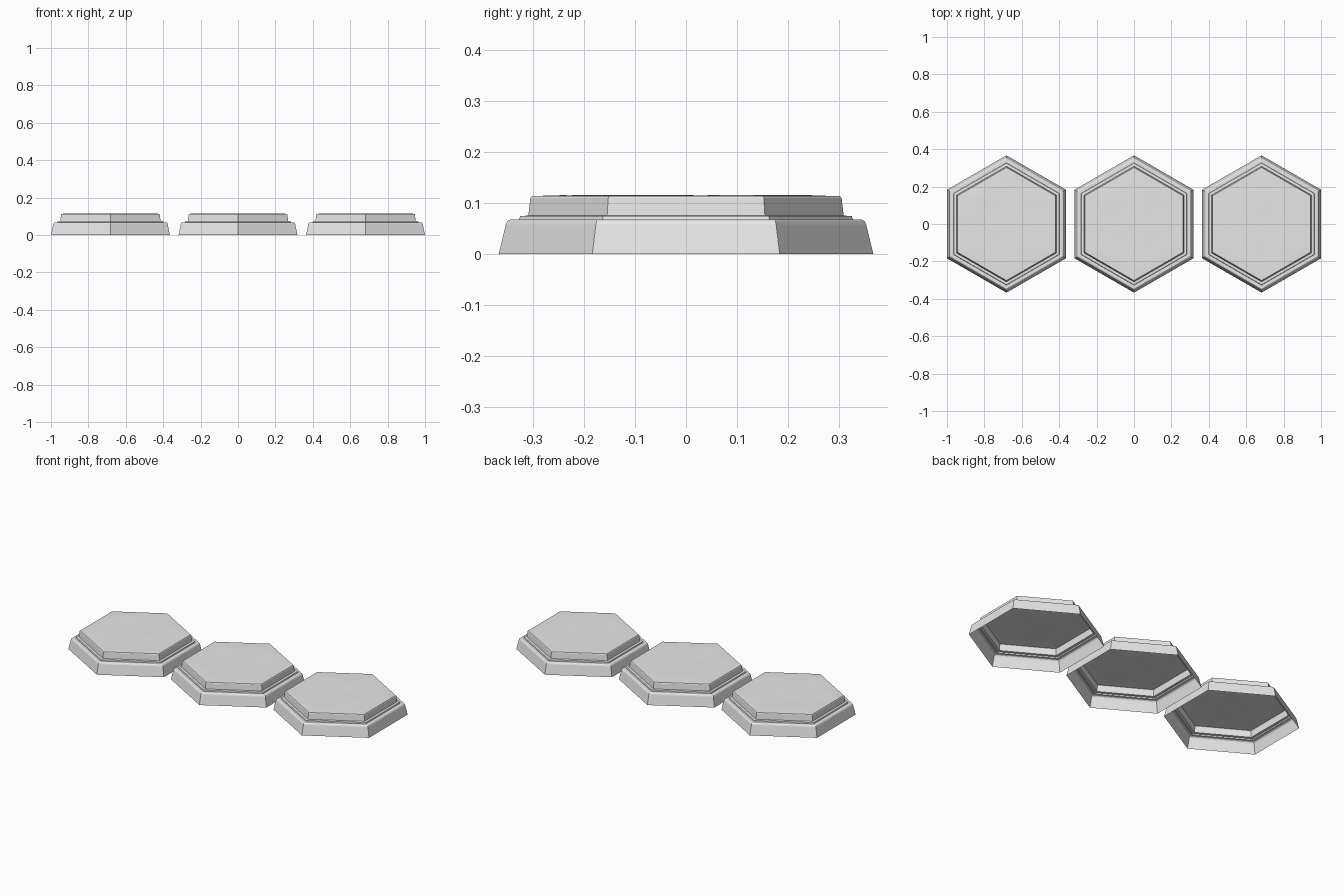
import bpy, bmesh, math
from mathutils import Vector, noise

if "Cube" in bpy.data.objects:
    bpy.data.objects.remove(bpy.data.objects["Cube"])

stone = bpy.data.materials.new("light_grey_stone")
stone.diffuse_color = (0.8, 0.8, 0.8, 1)
stone.use_nodes = True
stone.node_tree.nodes["Principled BSDF"].inputs["Base Color"].default_value = stone.diffuse_color

# Stepped wall outline: (corner radius, height)
PROFILE = [(0.367, 0.0), (0.353, 0.058), (0.350, 0.064), (0.345, 0.067),
           (0.327, 0.067), (0.325, 0.074), (0.309, 0.075),
           (0.305, 0.109), (0.302, 0.113), (0.298, 0.113)]
TOP_R, TOP_Z = PROFILE[-1]


def hex_ring(radius, z, parts=1):
    """Points around a hexagon with corners on the y axis."""
    corners = [Vector((radius * math.cos(math.radians(90 + 60 * k)),
                       radius * math.sin(math.radians(90 + 60 * k)), z))
               for k in range(6)]
    return [corners[k].lerp(corners[(k + 1) % 6], j / parts)
            for k in range(6) for j in range(parts)]


def bridge(bm, a, b):
    n = len(a)
    for i in range(n):
        bm.faces.new((a[i], a[(i + 1) % n], b[(i + 1) % n], b[i]))


def finish(bm, name, x):
    mesh = bpy.data.meshes.new(name)
    bm.to_mesh(mesh)
    bm.free()
    mesh.materials.append(stone)
    ob = bpy.data.objects.new(name, mesh)
    ob.location.x = x
    bpy.context.collection.objects.link(ob)
    return ob


def stepped_wall(name, x):
    # Hollow shell, open at the bottom
    bm = bmesh.new()
    rings = [[bm.verts.new(p) for p in hex_ring(r, z)] for r, z in PROFILE]
    for a, b in zip(rings, rings[1:]):
        bridge(bm, a, b)
    return finish(bm, name, x)


def uneven_top(name, x, seed, steps=8, parts=8):
    # Gently uneven slab surface that meets the rim at its edge
    def lift(p):
        return 0.0012 + 0.0015 * noise.noise(Vector((p.x * 11, p.y * 11, seed)))

    bm = bmesh.new()
    rings = []
    for s in range(steps):
        pts = hex_ring(TOP_R * (1 - s / steps), TOP_Z, parts)
        if s:
            for p in pts:
                p.z += lift(p)
        rings.append([bm.verts.new(p) for p in pts])
    for a, b in zip(rings, rings[1:]):
        bridge(bm, a, b)
    c = Vector((0, 0, TOP_Z))
    c.z += lift(c)
    centre = bm.verts.new(c)
    last = rings[-1]
    for i in range(len(last)):
        bm.faces.new((last[i], last[(i + 1) % len(last)], centre))
    for f in bm.faces:
        f.smooth = True
    return finish(bm, name, x)


# Three bases in a row
for label, x, seed in (("left", -0.682, 1.3), ("middle", 0.0, 4.7), ("right", 0.682, 8.2)):
    stepped_wall(label + "_base_wall", x)
    uneven_top(label + "_base_top", x, seed)
